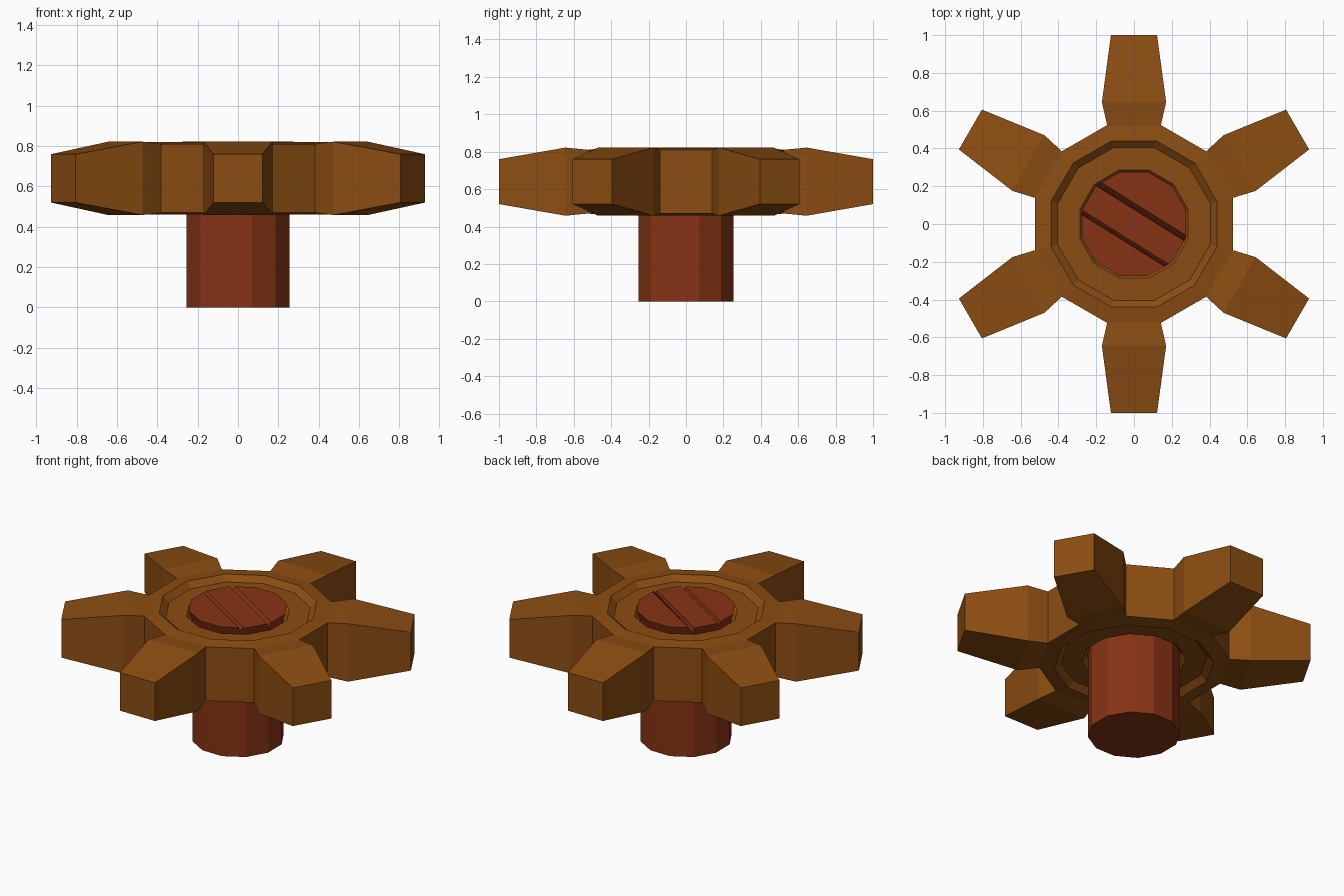
import bpy, bmesh, math
from mathutils import Vector, Matrix

cube = bpy.data.objects.get("Cube")
if cube:
    bpy.data.objects.remove(cube, do_unlink=True)

SIDES = 12
MID = 0.64  # height of the wheel's mirror plane


def material(name, rgb):
    m = bpy.data.materials.new(name)
    m.use_nodes = True
    color = (*rgb, 1)
    m.diffuse_color = color
    bsdf = m.node_tree.nodes["Principled BSDF"]
    bsdf.inputs["Base Color"].default_value = color
    bsdf.inputs["Roughness"].default_value = 0.9
    return m


def finish(bm, name, mat):
    bmesh.ops.recalc_face_normals(bm, faces=bm.faces[:])
    mesh = bpy.data.meshes.new(name)
    bm.to_mesh(mesh)
    bm.free()
    mesh.materials.append(mat)
    obj = bpy.data.objects.new(name, mesh)
    bpy.context.collection.objects.link(obj)
    return obj


def ring(bm, r, z):
    angles = [math.tau * (i + 0.5) / SIDES for i in range(SIDES)]
    return [bm.verts.new((r * math.cos(a), r * math.sin(a), z)) for a in angles]


def bridge(bm, a, b):
    n = len(a)
    for i in range(n):
        j = (i + 1) % n
        bm.faces.new((a[i], a[j], b[j], b[i]))


wood = material("brown wood", (0.26, 0.075, 0.006))
red_wood = material("red wood", (0.24, 0.034, 0.007))

# Wheel hub: lathed half profile mirrored below, with stepped faces and a bore
half = [(0.543, 0.17), (0.456, 0.18), (0.418, 0.147), (0.297, 0.147), (0.268, 0.11)]
profile = half + [(r, -h) for r, h in reversed(half)]
bm = bmesh.new()
rings = [ring(bm, r, MID + h) for r, h in profile]
for i, loop in enumerate(rings):
    bridge(bm, loop, rings[(i + 1) % len(rings)])
finish(bm, "hub", wood)

# Teeth: each widens from the hub, then tapers to a blunt tip
sections = [(0.51, 0.139, 0.169), (0.645, 0.17, 0.182), (1.0, 0.122, 0.12)]
for k in range(6):
    bm = bmesh.new()
    loops = [[bm.verts.new((d, sx * w, MID + sz * h))
              for sx, sz in ((-1, -1), (1, -1), (1, 1), (-1, 1))]
             for d, w, h in sections]
    for a, b in zip(loops, loops[1:]):
        bridge(bm, a, b)
    bm.faces.new(loops[0])
    bm.faces.new(loops[-1])
    turn = Matrix.Rotation(math.radians(30 + 60 * k), 4, "Z")
    bmesh.ops.transform(bm, matrix=turn, verts=bm.verts[:])
    finish(bm, f"tooth_{k + 1}", wood)

# Axle: straight post with a slightly flared head
bm = bmesh.new()
rings = [ring(bm, r, z) for r, z in ((0.264, 0), (0.264, 0.76), (0.285, 0.822))]
for a, b in zip(rings, rings[1:]):
    bridge(bm, a, b)
bm.faces.new(rings[0])
top = bm.faces.new(rings[-1])

# Two diagonal cracks cut into the head, each steep on one side
across = Vector((0.53, 0.85, 0)).normalized()
for low, width, depth in ((0.065, 0.03, 0.035), (-0.105, 0.022, 0.022)):
    for offset in (low, low + 0.005, low + width):
        caps = [f for f in bm.faces if all(v.co.z > 0.8 for v in f.verts)]
        edges = {e for f in caps for e in f.edges}
        verts = {v for f in caps for v in f.verts}
        bmesh.ops.bisect_plane(bm, geom=caps + list(edges) + list(verts),
                               plane_co=across * offset, plane_no=across)
    for v in bm.verts:
        if v.co.z > 0.8 and abs(v.co.dot(across) - low - 0.005) < 0.0005:
            v.co.z -= depth
finish(bm, "axle", red_wood)
